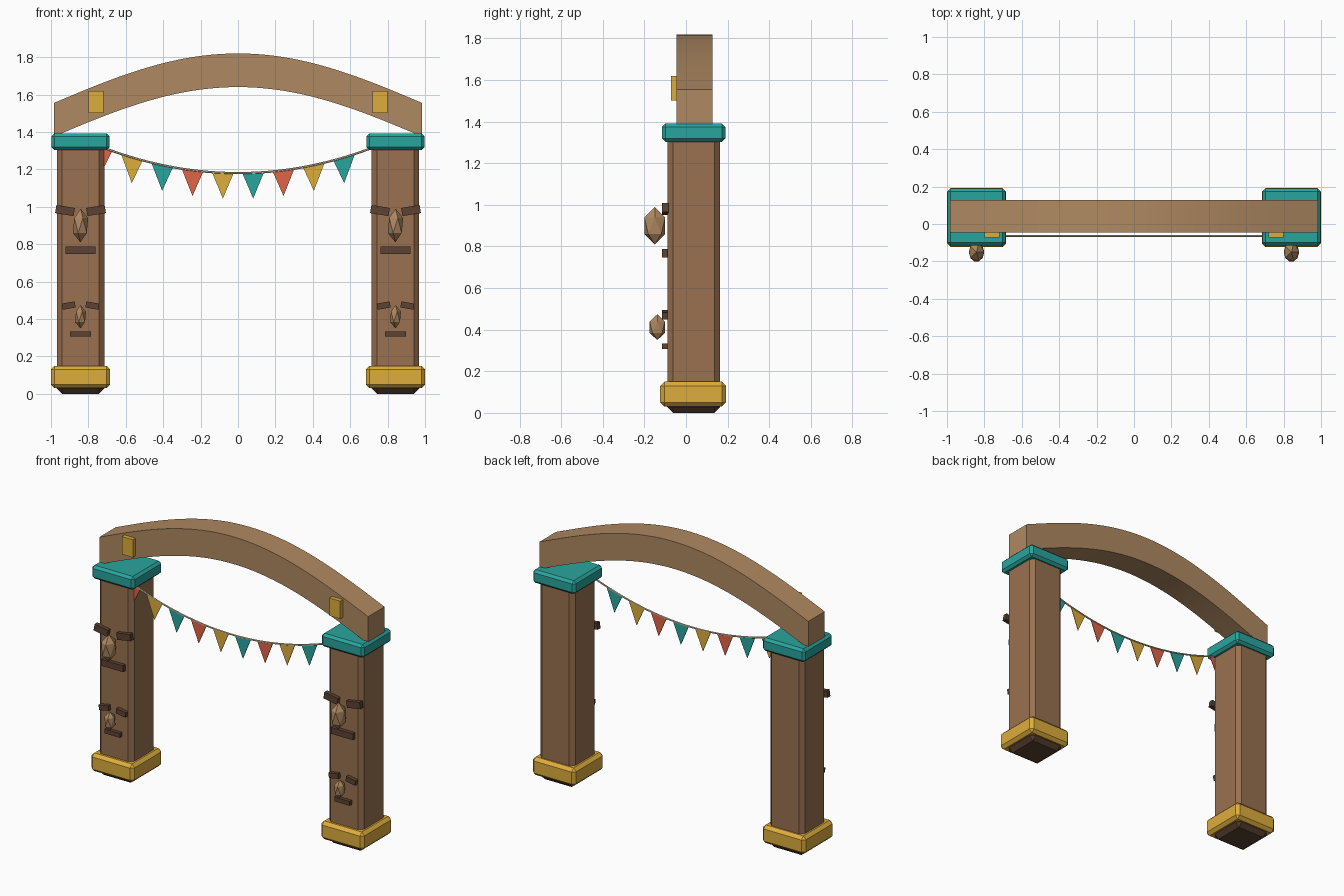
import bpy, bmesh, math
from mathutils import Vector, Matrix

if "Cube" in bpy.data.objects:
    bpy.data.objects.remove(bpy.data.objects["Cube"])


def mat(name, rgb):
    m = bpy.data.materials.new(name)
    m.diffuse_color = (*rgb, 1)
    m.use_nodes = True
    m.node_tree.nodes["Principled BSDF"].inputs["Base Color"].default_value = m.diffuse_color
    return m


WOOD = mat("post_wood", (0.32, 0.165, 0.08))
BEAM = mat("beam_wood", (0.43, 0.25, 0.12))
DARK = mat("dark_wood", (0.107, 0.054, 0.032))
TEAL = mat("teal", (0.023, 0.376, 0.337))
GOLD = mat("gold", (0.73, 0.418, 0.045))
RED = mat("red", (0.745, 0.127, 0.065))
ROPE = mat("rope", (0.716, 0.61, 0.43))


def finish(name, bm, m):
    bmesh.ops.recalc_face_normals(bm, faces=bm.faces)
    me = bpy.data.meshes.new(name)
    bm.to_mesh(me)
    bm.free()
    me.materials.append(m)
    ob = bpy.data.objects.new(name, me)
    bpy.context.collection.objects.link(ob)
    return ob


def box(name, c, size, m, bevel=0, vertical_only=False, tilt=0):
    bm = bmesh.new()
    bmesh.ops.create_cube(bm, size=1)
    bmesh.ops.scale(bm, vec=size, verts=bm.verts)
    if bevel:
        edges = [e for e in bm.edges if not vertical_only
                 or abs(e.verts[0].co.z - e.verts[1].co.z) > 1e-4]
        bmesh.ops.bevel(bm, geom=edges, offset=bevel, segments=1,
                        profile=0.5, affect='EDGES')
    bm.transform(Matrix.Translation(c) @ Matrix.Rotation(tilt, 4, 'Y'))
    return finish(name, bm, m)


def prism(name, outline, y0, y1, m):
    """Extrude an x-z outline from y0 to y1."""
    bm = bmesh.new()
    f = bm.faces.new([bm.verts.new((x, y0, z)) for x, z in outline])
    r = bmesh.ops.extrude_face_region(bm, geom=[f])
    bmesh.ops.translate(bm, vec=(0, y1 - y0, 0),
                        verts=[v for v in r["geom"] if isinstance(v, bmesh.types.BMVert)])
    return finish(name, bm, m)


def nose(name, c, scale):
    bm = bmesh.new()
    bmesh.ops.create_icosphere(bm, subdivisions=1, radius=1)
    bmesh.ops.scale(bm, vec=scale, verts=bm.verts)
    bmesh.ops.translate(bm, vec=c, verts=bm.verts)
    finish(name, bm, BEAM)


def face(tag, px, z_nose, n_scale, n_y, brow, z_brow, dx, tilt, mouth, z_mouth):
    """Carved face: nose, two tilted brows and a mouth bar."""
    nose(tag + "_nose", (px, n_y, z_nose), n_scale)
    for s, side in ((-1, "left"), (1, "right")):
        box(f"{tag}_brow_{side}", (px + s * dx, -0.1, z_brow), brow, DARK, tilt=-s * tilt)
    box(tag + "_mouth", (px, -0.1, z_mouth), mouth, DARK)


# posts with feet, bands, caps and carved faces
for s, side in ((-1, "left"), (1, "right")):
    px, py = s * 0.842, 0.037
    box(f"{side}_foot", (px, py, 0.05), (0.255, 0.255, 0.1), DARK, 0.028)
    box(f"{side}_base_band", (px, py - 0.003, 0.09), (0.316, 0.316, 0.12), GOLD, 0.02)
    box(f"{side}_post", (px, py, 0.705), (0.254, 0.254, 1.25), WOOD, 0.027, True)
    box(f"{side}_cap", (px, py, 1.347), (0.312, 0.304, 0.088), TEAL, 0.016)
    face(f"{side}_upper_face", px, 0.9, (0.046, 0.059, 0.09), -0.15,
         (0.1, 0.03, 0.044), 0.98, 0.083, 0.16, (0.16, 0.03, 0.042), 0.768)
    face(f"{side}_lower_face", px, 0.412, (0.033, 0.043, 0.062), -0.138,
         (0.07, 0.03, 0.033), 0.472, 0.063, -0.17, (0.112, 0.03, 0.028), 0.32)
    box(f"{side}_beam_peg", (s * 0.76, -0.05, 1.56), (0.08, 0.045, 0.118), GOLD)

# arched beam
N = 40
xs = [-0.985 + 1.97 * i / N for i in range(N + 1)]
rise = [0.265 * math.cos(math.pi / 2 * x / 0.985) for x in xs]
outline = [(x, 1.555 + r) for x, r in zip(xs, rise)]
outline += [(x, 1.375 + r) for x, r in reversed(list(zip(xs, rise)))]
beam = prism("arched_beam", outline, -0.045, 0.127, BEAM)
bpy.context.view_layer.objects.active = beam
beam.select_set(True)
bpy.ops.object.shade_smooth_by_angle(angle=math.radians(30))
beam.select_set(False)

# sagging rope
FY = -0.063


def sag(x):
    return 1.18 + 0.14 * (x / 0.73) ** 2


bm = bmesh.new()
rings = []
for i in range(37):
    x = -0.73 + 1.46 * i / 36
    t = Vector((1, 0, 0.28 * x / 0.73 ** 2)).normalized()
    n = Vector((-t.z, 0, t.x))
    rings.append([bm.verts.new(Vector((x, FY, sag(x)))
                  + 0.006 * (math.cos(a) * n + math.sin(a) * Vector((0, 1, 0))))
                  for a in (k * math.pi / 3 for k in range(6))])
for a, b in zip(rings, rings[1:]):
    for k in range(6):
        bm.faces.new((a[k], a[k - 1], b[k - 1], b[k]))
bm.faces.new(rings[0])
bm.faces.new(rings[-1])
finish("bunting_rope", bm, ROPE)

# pennants hanging along the rope
for i in range(9):
    x = -0.73 + 1.46 * i / 9
    l, r = x - 0.058, x + 0.058
    prism(f"pennant_{i + 1}", [(l, sag(l)), (r, sag(r)), (x, sag(x) - 0.138)],
          FY - 0.002, FY + 0.002, (RED, GOLD, TEAL)[i % 3])
